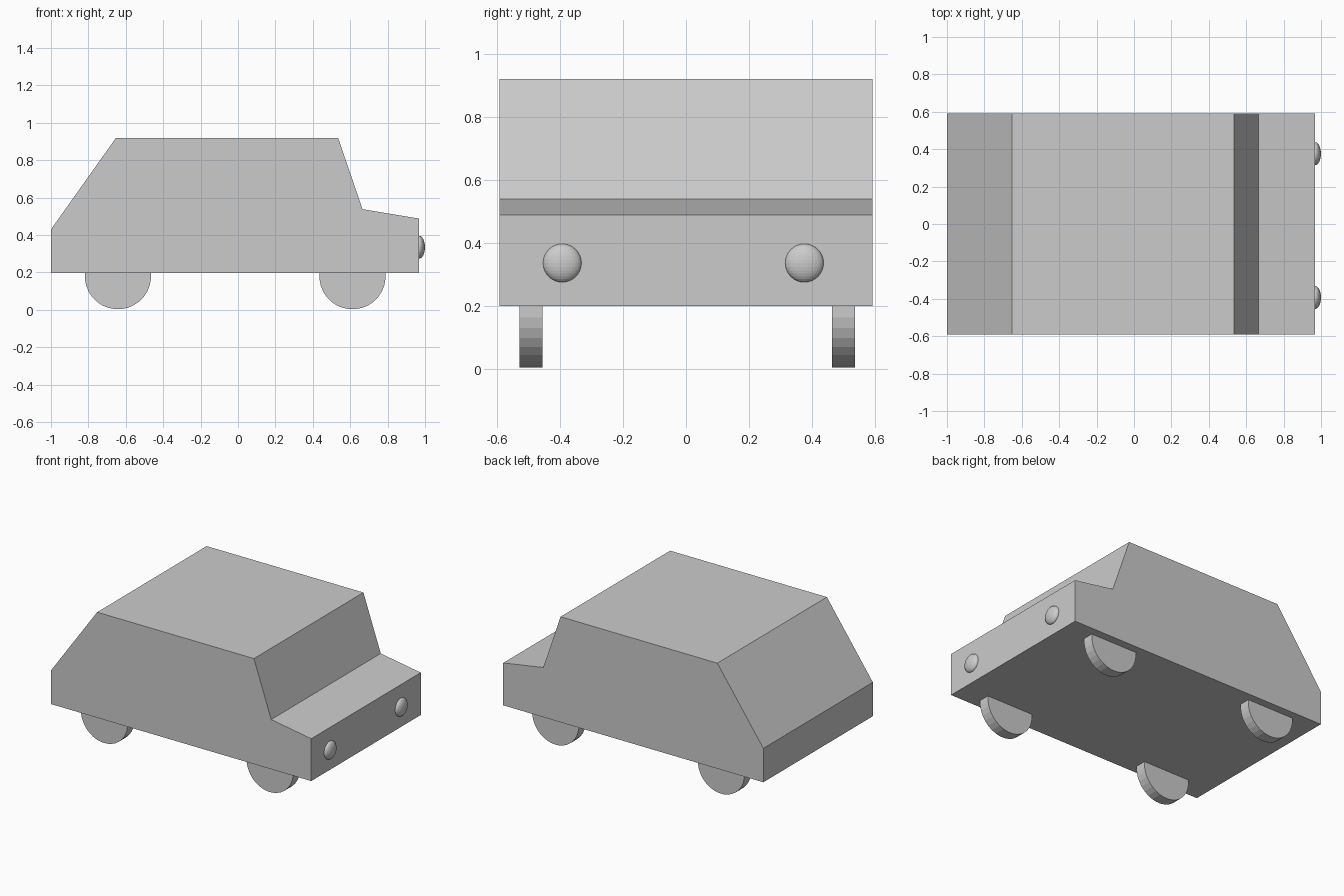
import bpy
import bmesh
from math import pi
from mathutils import Matrix

# Remove the default object
cube = bpy.data.objects.get("Cube")
if cube:
    bpy.data.objects.remove(cube, do_unlink=True)

# Single plain grey paint
grey = bpy.data.materials.new("plain grey")
grey.use_nodes = True
colour = (0.6, 0.6, 0.6, 1)
grey.diffuse_color = colour
grey.node_tree.nodes["Principled BSDF"].inputs["Base Color"].default_value = colour


def add_object(name, bm, location=(0, 0, 0)):
    bmesh.ops.recalc_face_normals(bm, faces=bm.faces)
    mesh = bpy.data.meshes.new(name)
    bm.to_mesh(mesh)
    bm.free()
    mesh.materials.append(grey)
    obj = bpy.data.objects.new(name, mesh)
    obj.location = location
    bpy.context.collection.objects.link(obj)
    return obj


def add_body(profile, half_width):
    bm = bmesh.new()
    side = bm.faces.new([bm.verts.new((x, -half_width, z)) for x, z in profile])
    result = bmesh.ops.extrude_face_region(bm, geom=[side], use_keep_orig=True)
    verts = [g for g in result["geom"] if isinstance(g, bmesh.types.BMVert)]
    bmesh.ops.translate(bm, vec=(0, 2 * half_width, 0), verts=verts)
    return add_object("car_body", bm)


def add_wheel(name, location):
    bm = bmesh.new()
    bmesh.ops.create_cone(bm, cap_ends=True, segments=32, radius1=0.177,
                          radius2=0.177, depth=0.074,
                          matrix=Matrix.Rotation(pi / 2, 4, "X")
                          @ Matrix.Rotation(pi / 32, 4, "Z"))
    return add_object(name, bm, location)


def add_headlight(name, location):
    bm = bmesh.new()
    bmesh.ops.create_uvsphere(bm, u_segments=32, v_segments=16, radius=0.061,
                              matrix=Matrix.Diagonal((0.5, 1, 1, 1)))
    return add_object(name, bm, location)


# Body: tail, roof, windscreen, bonnet and nose, facing +x
add_body([(-1, 0.198), (0.969, 0.198), (0.969, 0.488), (0.666, 0.538),
          (0.535, 0.92), (-0.652, 0.92), (-1, 0.43)], 0.592)

# Four wheels, partly sunk into the body
for axle, x in (("front", 0.612), ("rear", -0.642)):
    for side, y in (("right", -0.492), ("left", 0.5)):
        add_wheel(f"{axle}_{side}_wheel", (x, y, 0.18))

# Two flattened headlights on the nose
for side, y in (("right", -0.393), ("left", 0.376)):
    add_headlight(f"{side}_headlight", (0.969, y, 0.335))
